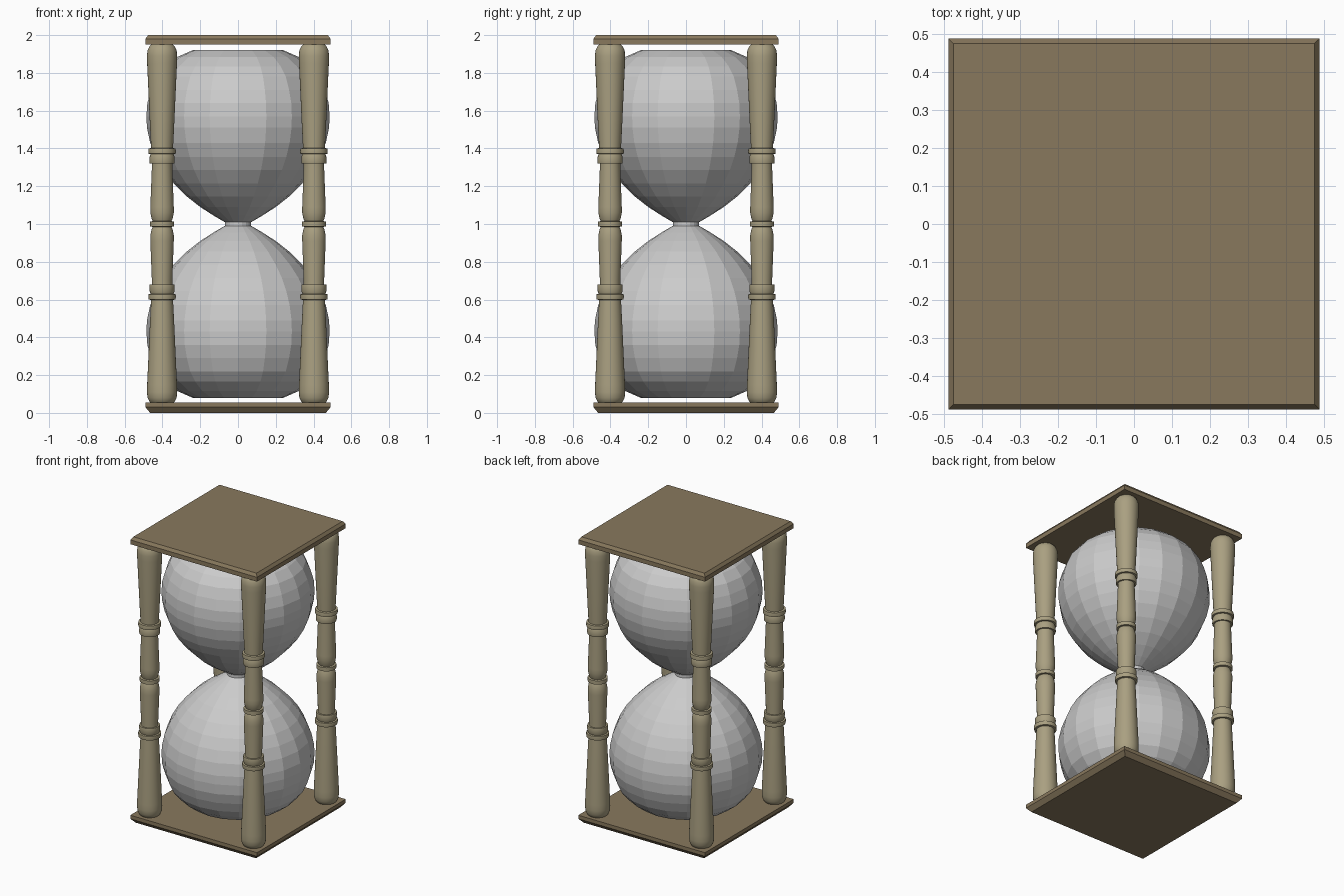
import bpy, bmesh, math

if "Cube" in bpy.data.objects:
    bpy.data.objects.remove(bpy.data.objects["Cube"])


def material(name, rgb):
    m = bpy.data.materials.new(name)
    m.diffuse_color = (*rgb, 1)
    m.use_nodes = True
    m.node_tree.nodes["Principled BSDF"].inputs["Base Color"].default_value = m.diffuse_color
    return m


def lathe(name, profile, sides, centre=(0, 0), start=0.0, mat=None, smooth=False):
    """Revolve (radius, z) points around z and cap both ends."""
    bm = bmesh.new()
    rings = []
    for r, z in profile:
        rings.append([bm.verts.new((r * math.cos(start + 2 * math.pi * i / sides),
                                    r * math.sin(start + 2 * math.pi * i / sides), z))
                      for i in range(sides)])
    for a, b in zip(rings, rings[1:]):
        for i in range(sides):
            j = (i + 1) % sides
            bm.faces.new((a[i], a[j], b[j], b[i]))
    bm.faces.new(rings[0])
    bm.faces.new(rings[-1])
    bmesh.ops.recalc_face_normals(bm, faces=bm.faces)
    mesh = bpy.data.meshes.new(name)
    bm.to_mesh(mesh)
    bm.free()
    ob = bpy.data.objects.new(name, mesh)
    ob.location = (*centre, 0)
    bpy.context.collection.objects.link(ob)
    if mat:
        mesh.materials.append(mat)
    if smooth:
        bpy.ops.object.select_all(action='DESELECT')
        ob.select_set(True)
        bpy.context.view_layer.objects.active = ob
        bpy.ops.object.shade_smooth_by_angle(angle=math.radians(35))
    return ob


def mirrored(half):
    """Complete a profile given from z = 1 upward with its lower half."""
    return [(r, 2 - z) for r, z in reversed(half)] + half


dark_wood = material("dark_wood", (0.25, 0.19, 0.11))
light_wood = material("light_wood", (0.40, 0.35, 0.22))

# Square plates with bevelled outer edges
R2 = math.sqrt(2)
for name, prof in (("base_plate", [(0.465, 0), (0.49, 0.03), (0.49, 0.055)]),
                   ("top_plate", [(0.49, 1.95), (0.49, 1.98), (0.476, 2.0)])):
    lathe(name, [(r * R2, z) for r, z in prof], 4, start=math.pi / 4, mat=dark_wood)

# Faceted double glass bulb
bulb = [(0.07, 1.01), (0.13, 1.045), (0.20, 1.09), (0.27, 1.145), (0.34, 1.215),
        (0.395, 1.285), (0.435, 1.355), (0.465, 1.43), (0.482, 1.51), (0.485, 1.57),
        (0.48, 1.64), (0.46, 1.71), (0.43, 1.78), (0.385, 1.835), (0.32, 1.885), (0.24, 1.92)]
lathe("glass_bulb", mirrored(bulb), 20)

# Turned corner posts with collars
post = [(0.063, 1.003), (0.063, 1.013), (0.05, 1.015), (0.056, 1.03), (0.062, 1.06),
        (0.062, 1.09), (0.054, 1.30), (0.054, 1.32), (0.065, 1.32), (0.067, 1.33),
        (0.065, 1.36), (0.061, 1.37), (0.072, 1.372), (0.073, 1.385), (0.071, 1.40),
        (0.058, 1.402), (0.063, 1.50), (0.079, 1.85), (0.08, 1.89), (0.077, 1.92),
        (0.067, 1.94), (0.055, 1.952)]
for side, x in (("left", -0.402), ("right", 0.402)):
    for end, y in (("front", -0.402), ("back", 0.402)):
        lathe(f"{end}_{side}_post", mirrored(post), 32, (x, y), mat=light_wood, smooth=True)
